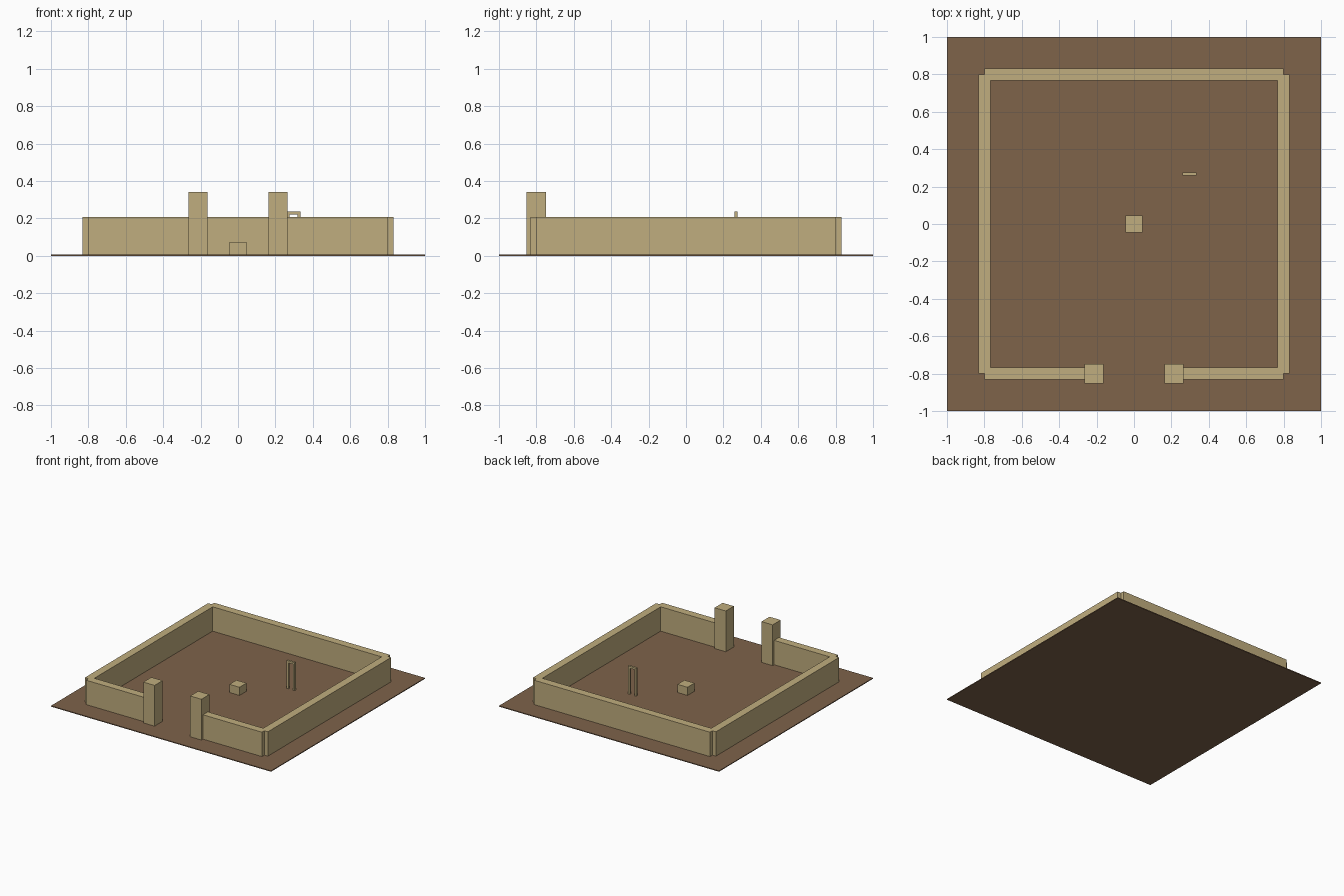
import bpy

if "Cube" in bpy.data.objects:
    bpy.data.objects.remove(bpy.data.objects["Cube"], do_unlink=True)


def material(name, color):
    mat = bpy.data.materials.new(name)
    mat.use_nodes = True
    mat.diffuse_color = color
    mat.node_tree.nodes["Principled BSDF"].inputs["Base Color"].default_value = color
    return mat


EARTH = material("brown earth", (0.21, 0.125, 0.068, 1))
SAND = material("sandstone", (0.53, 0.42, 0.21, 1))

FLOOR = 0.007   # ground thickness
WALL = 0.8      # distance of the wall centre lines
THICK = 0.064   # wall thickness
HEIGHT = 0.2    # wall height
GATE = 0.213    # distance of the gate pillars


def box(name, x, y, z, sx, sy, sz, mat=SAND):
    """Box centred on x and y, with its base at z."""
    bpy.ops.mesh.primitive_cube_add(size=1, location=(x, y, z + sz / 2))
    obj = bpy.context.object
    obj.name = name
    obj.scale = (sx, sy, sz)
    bpy.ops.object.transform_apply(location=False, rotation=False, scale=True)
    obj.data.materials.append(mat)
    return obj


# Ground slab
box("ground", 0, 0, 0, 2, 2, FLOOR, EARTH)

# Back wall, then the mirrored side walls, front walls and gate pillars
box("back_wall", 0, WALL, FLOOR, 2 * WALL, THICK, HEIGHT)
for side, s in (("left", 1), ("right", -1)):
    box(side + "_wall", s * WALL, 0, FLOOR, THICK, 2 * WALL, HEIGHT)
    box(side + "_front_wall", s * (WALL + GATE) / 2, -WALL, FLOOR,
        WALL - GATE, THICK, HEIGHT)
    box(side + "_gate_pillar", s * GATE, -WALL, FLOOR, 0.102, 0.104, 0.335)

# Stone block in the middle of the yard
box("centre_block", 0, 0, FLOOR, 0.091, 0.091, 0.067)

# Small free-standing door frame
FRAME_X, FRAME_Y, BAR = 0.297, 0.267, 0.017
for side, s in (("left", 1), ("right", -1)):
    box(side + "_frame_post", FRAME_X + s * 0.029, FRAME_Y, FLOOR, BAR, BAR, 0.213)
box("frame_lintel", FRAME_X, FRAME_Y, FLOOR + 0.213, 0.075, BAR, BAR)
